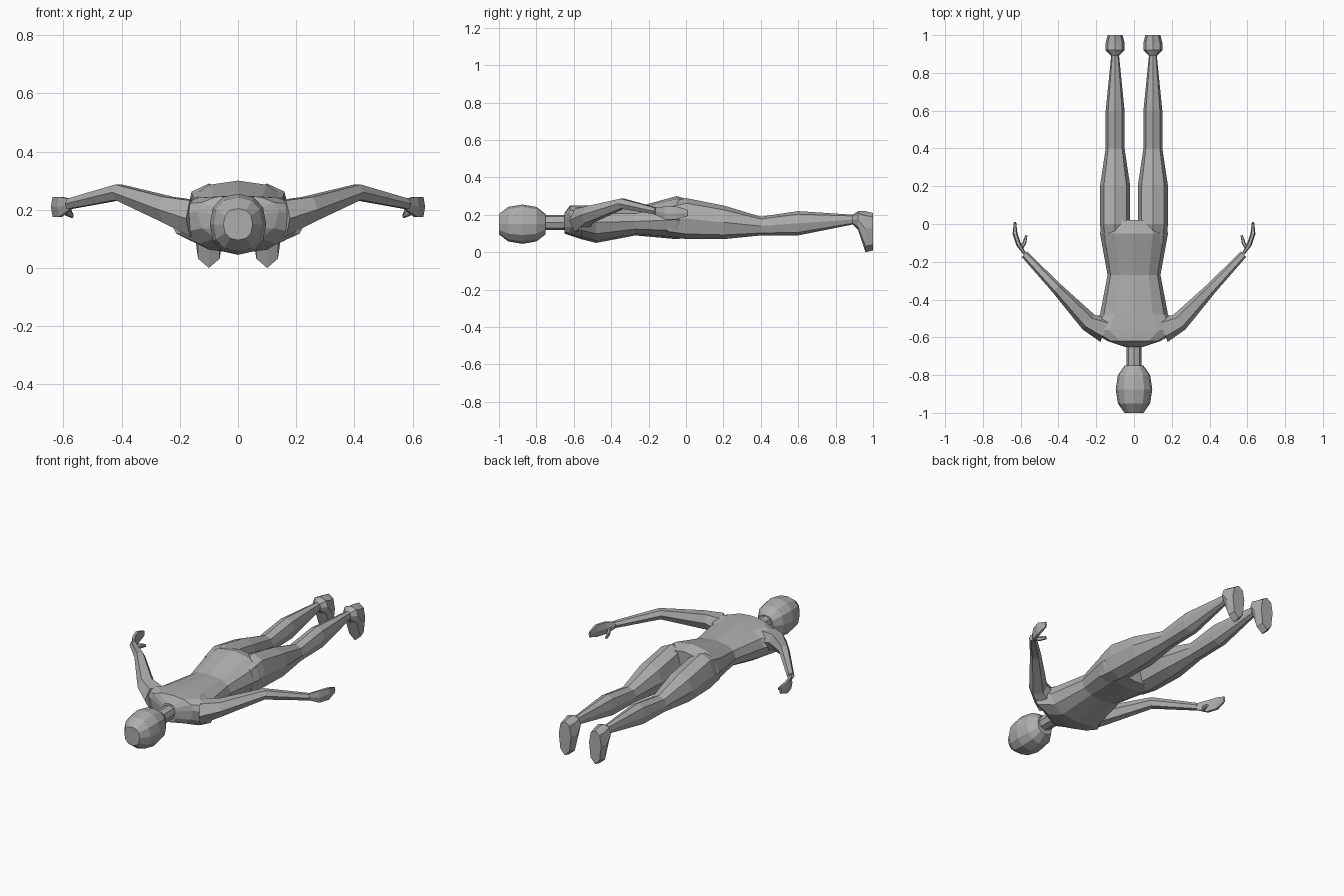
import bpy, bmesh, math
from mathutils import Vector

cube = bpy.data.objects.get("Cube")
if cube:
    bpy.data.objects.remove(cube, do_unlink=True)

grey = bpy.data.materials.new("plain_grey")
grey.use_nodes = True
grey.diffuse_color = (.42, .42, .42, 1)
grey.node_tree.nodes["Principled BSDF"].inputs["Base Color"].default_value = grey.diffuse_color


def soften(value, power=.85):
    """Turn a circle coordinate into a slightly boxier one, keeping its sign."""
    return math.copysign(abs(value) ** power, value)


def skin(name, stations, sides, mirror):
    """Skin rings along a path; station = x, y, bottom, widest height, top, half width."""
    bm = bmesh.new()
    rings = []
    for index, (x, y, bottom, middle, top, width) in enumerate(stations):
        before = stations[max(index - 1, 0)]
        after = stations[min(index + 1, len(stations) - 1)]
        along = (Vector(after[:2]) - Vector(before[:2])).normalized()
        ring = []
        for side in range(sides):
            angle = math.tau * side / sides
            across = soften(math.cos(angle)) * width
            upward = soften(math.sin(angle))
            reach = top - middle if upward > 0 else middle - bottom
            position = (x + along.y * across, y - along.x * across, middle + upward * reach)
            ring.append(bm.verts.new(position))
        rings.append(ring)
    for ring, following in zip(rings, rings[1:]):
        for side in range(sides):
            beside = (side + 1) % sides
            bm.faces.new((ring[side], ring[beside], following[beside], following[side]))
    bm.faces.new(rings[0])
    bm.faces.new(rings[-1])
    bmesh.ops.recalc_face_normals(bm, faces=bm.faces)
    mesh = bpy.data.meshes.new(name)
    bm.to_mesh(mesh)
    bm.free()
    mesh.materials.append(grey)
    part = bpy.data.objects.new(name, mesh)
    bpy.context.collection.objects.link(part)
    if mirror:
        part.modifiers.new("Mirror", 'MIRROR')


def body(name, sections, x=0, sides=8, lift_start=.5, lift_end=.5):
    """Part lying along y; section = y, bottom, top, half width. Lift places the widest height."""
    stations = []
    for index, (y, bottom, top, width) in enumerate(sections):
        share = index / (len(sections) - 1)
        lift = lift_start + (lift_end - lift_start) * share
        middle = bottom + (top - bottom) * lift
        stations.append((x, y, bottom, middle, top, width))
    skin(name, stations, sides, mirror=x > 0)


def limb(name, points, flatness=1):
    """Mirrored tube; point = x, y, z, radius. Flatness makes it taller than wide."""
    stations = [(x, y, z - radius * flatness, z, z + radius * flatness, radius)
                for x, y, z, radius in points]
    skin(name, stations, sides=6, mirror=True)


# Head: an egg with clipped ends, its rings found by rule
head_sections = []
clip = .4
for step in range(5):
    turn = clip + (math.pi - clip * 2) * step / 4
    swell = soften(math.sin(turn), .7)
    y = -.875 - .125 * math.cos(turn) / math.cos(clip)
    head_sections.append((y, .15 - .105 * swell, .15 + .105 * swell, .097 * swell))
body("head", head_sections, sides=12)

# Neck
body("neck", [(-.8, .12, .2, .04), (-.6, .12, .2, .04)])

# Torso from shoulders to hips
body("torso", [
    (-.65, .1, .21, .05),
    (-.62, .09, .25, .14),
    (-.56, .07, .25, .24),
    (-.48, .05, .25, .18),
    (-.27, .09, .24, .14),
    (-.05, .07, .3, .18),
    (.02, .08, .28, .16)], sides=12, lift_start=.7, lift_end=.4)

# Legs and downward-pointing feet
body("legs", [
    (-.1, .09, .26, .07),
    (0, .07, .29, .08),
    (.2, .07, .25, .08),
    (.4, .09, .19, .05),
    (.6, .09, .22, .05),
    (.9, .15, .2, .02)], x=.1)
body("feet", [
    (.89, .15, .2, .02),
    (.92, .12, .22, .05),
    (.96, 0, .22, .05),
    (1, .01, .21, .04)], x=.1, lift_end=.6)

# Arms, cupped hands and thumbs
limb("arms", [
    (.15, -.56, .17, .07),
    (.24, -.52, .2, .05),
    (.41, -.34, .26, .03),
    (.58, -.16, .22, .02)])
limb("hands", [
    (.57, -.17, .22, .006),
    (.61, -.11, .21, .013),
    (.63, -.05, .21, .013),
    (.63, .01, .21, .006)], flatness=3)
limb("thumbs", [
    (.6, -.13, .2, .01),
    (.58, -.1, .19, .01),
    (.57, -.06, .18, .006)], flatness=1.5)
